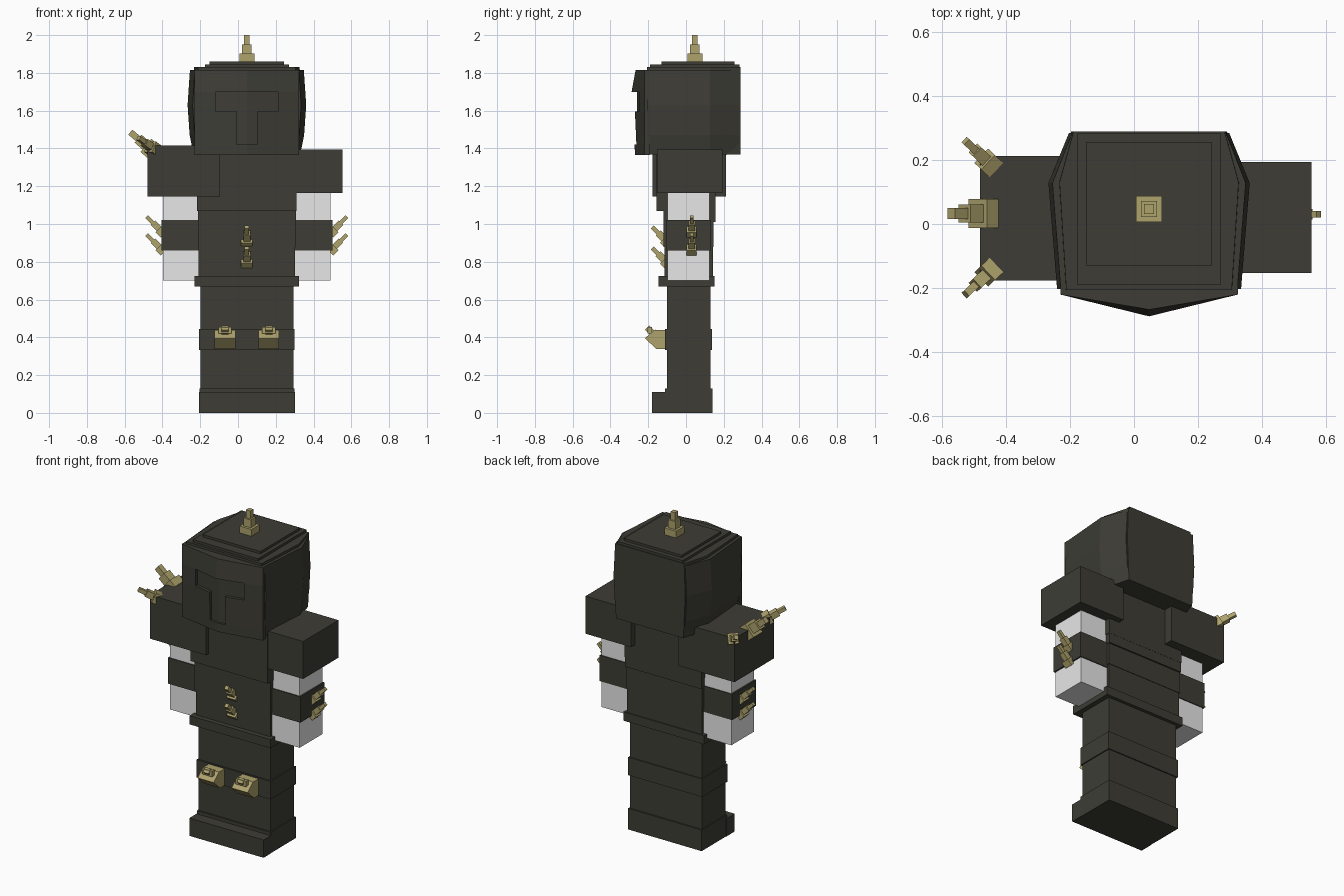
import bpy, bmesh
from mathutils import Vector, Matrix

cube = bpy.data.objects.get("Cube")
if cube:
    bpy.data.objects.remove(cube, do_unlink=True)

CX = 0.047  # body centre line


def material(name, rgb):
    m = bpy.data.materials.new(name)
    m.use_nodes = True
    color = (*rgb, 1.0)
    m.diffuse_color = color
    m.node_tree.nodes["Principled BSDF"].inputs["Base Color"].default_value = color
    return m


DARK = material("dark_armor", (0.047, 0.046, 0.036))
GOLD = material("dull_gold", (0.42, 0.36, 0.15))
PALE = material("pale_cloth", (0.8, 0.8, 0.8))


def finish(bm, name, mat):
    bmesh.ops.recalc_face_normals(bm, faces=bm.faces)
    mesh = bpy.data.meshes.new(name)
    bm.to_mesh(mesh)
    bm.free()
    mesh.materials.append(mat)
    ob = bpy.data.objects.new(name, mesh)
    bpy.context.collection.objects.link(ob)
    return ob


def add_box(bm, lo, hi, frame=Matrix()):
    lo, hi = Vector(lo), Vector(hi)
    m = frame @ Matrix.Translation((lo + hi) / 2) @ Matrix.Diagonal((*(hi - lo), 1))
    bmesh.ops.create_cube(bm, size=1, matrix=m)


def box(name, x, y, z, mat=DARK):
    bm = bmesh.new()
    add_box(bm, (x[0], y[0], z[0]), (x[1], y[1], z[1]))
    return finish(bm, name, mat)


def mid_box(name, half, y, z, mat=DARK):
    return box(name, (CX - half, CX + half), y, z, mat)


def loft(name, rings, mat=DARK):
    """Join equal-sized rings of points and cap both ends."""
    bm = bmesh.new()
    loops = [[bm.verts.new(p) for p in r] for r in rings]
    n = len(loops[0])
    for a, b in zip(loops, loops[1:]):
        for i in range(n):
            j = (i + 1) % n
            bm.faces.new((a[i], a[j], b[j], b[i]))
    bm.faces.new(loops[0])
    bm.faces.new(loops[-1])
    return finish(bm, name, mat)


def spike(name, start, direction, width, length, stretch=1.0):
    """Three stacked blocks, each narrower than the last."""
    d = Vector(direction).normalized()
    side = d.cross(Vector((0, 0, 1)))
    side = side.normalized() if side.length > 0.01 else Vector((1, 0, 0))
    frame = Matrix((side, d.cross(side), d)).transposed().to_4x4()
    frame = Matrix.Translation(start) @ frame
    bm = bmesh.new()
    for a, b, w in ((0, 0.3, 1), (0.3, 0.65, 0.62), (0.65, 1, 0.38)):
        h = width * w / 2
        add_box(bm, (-h * stretch, -h, a * length), (h * stretch, h, b * length), frame)
    return finish(bm, name, GOLD)


# Legs and boots
mid_box("legs", 0.246, (-0.10, 0.13), (0.1, 0.7))
mid_box("knee_band", 0.253, (-0.11, 0.137), (0.334, 0.445))
mid_box("boots", 0.252, (-0.11, 0.14), (0, 0.13))
mid_box("boot_toes", 0.254, (-0.18, -0.10), (0, 0.11))

# Torso
mid_box("belt", 0.276, (-0.145, 0.15), (0.67, 0.724))
mid_box("lower_belly", 0.255, (-0.115, 0.143), (0.72, 0.878))
mid_box("upper_belly", 0.26, (-0.12, 0.146), (0.878, 1.07))
mid_box("chest", 0.264, (-0.155, 0.156), (1.07, 1.39))
mid_box("back_plate", 0.262, (0.05, 0.155), (1.01, 1.08))

# Uneven shoulder guards
box("right_shoulder", (-0.48, -0.095), (-0.177, 0.212), (1.146, 1.416))
box("left_shoulder", (0.24, 0.553), (-0.153, 0.193), (1.163, 1.395))

# Arms with dark bands and paired spikes
for side, label in ((-1, "right"), (1, "left")):
    def span(a, b):
        return sorted((CX + side * a, CX + side * b))
    box(label + "_arm", span(0.24, 0.444), (-0.098, 0.124), (0.70, 1.18), PALE)
    box(label + "_arm_band", span(0.235, 0.453), (-0.105, 0.13), (0.86, 1.02))
    for i, z in enumerate((0.852, 0.947)):
        spike(f"{label}_arm_spike_{i + 1}", (CX + side * 0.438, 0.03, z),
              (side, 0, 1), 0.053, 0.13)

# Belly spikes
for i, z in enumerate((0.785, 0.895)):
    spike(f"belly_spike_{i + 1}", (CX, -0.09, z), (0, -1, 1), 0.06, 0.125)

# Knee guards: a wedge base topped by stepped blocks
for side, label in ((-1, "right"), (1, "left")):
    kx = CX + side * 0.116
    profile = ((-0.10, 0.337), (-0.155, 0.337), (-0.218, 0.395),
               (-0.165, 0.44), (-0.10, 0.44))
    loft(label + "_knee_guard",
         [[(kx + dx, y, z) for y, z in profile] for dx in (-0.055, 0.055)], GOLD)
    spike(label + "_knee_spike", (kx, -0.125, 0.37), (0, -1, 1), 0.085, 0.115, 1.15)
    box(label + "_knee_tip", (kx - 0.035, kx + 0.035), (-0.205, -0.18), (0.42, 0.455), GOLD)

# Shoulder spikes
spike("shoulder_spike_middle", (-0.452, 0.033, 1.386), (-1, 0, 0.85), 0.09, 0.155)
spike("shoulder_spike_back", (-0.44, 0.178, 1.39), (-1, 0.95, 0.75), 0.062, 0.135)
spike("shoulder_spike_front", (-0.44, -0.138, 1.39), (-1, -0.95, 0.75), 0.062, 0.135)


# Helmet shell with bulging side plates
def plan(halves, ys, z, scale=1.0):
    pts = [(CX + h * scale, y, z) for h, y in zip(halves, ys)]
    return pts + [(2 * CX - x, y, z) for x, y, z in reversed(pts)]


core = (0.243, 0.288, 0.266)
core_y = (0.288, 0.13, -0.206)
loft("helmet_core", [plan(core, core_y, 1.368, 0.95), plan(core, core_y, 1.63),
                     plan(core, core_y, 1.83, 0.97)])
flap = (0.25, 0.314, 0.287)
flap_y = (0.284, 0.128, -0.203)
loft("helmet_side_plates", [plan(flap, flap_y, z, s) for z, s in
                            ((1.37, 0.90), (1.47, 0.965), (1.63, 1.0), (1.815, 0.96))])
mid_box("crown_lower", 0.223, (-0.19, 0.284), (1.82, 1.845))
mid_box("crown_upper", 0.197, (-0.13, 0.256), (1.84, 1.86))
spike("crown_spike", (CX, 0.047, 1.86), (0, 0, 1), 0.08, 0.14)


# Creased face mask around a recessed T opening
def mask_y(x, z):
    if z <= 1.70:
        apex = -0.27 - 0.018 * (z - 1.37) / 0.33
    else:
        apex = -0.288 + 0.021 * (z - 1.70) / 0.115
    return -0.22 + (apex + 0.22) * (1 - abs(x - CX) / 0.277)


def recess_y(x, z):
    return -0.207 - 0.052 * (1 - abs(x - CX) / 0.277)


def mask_plate(name, x0, x1, z0, z1, front=mask_y):
    xs = [x0, CX, x1] if x0 < CX < x1 else [x0, x1]
    rings = []
    for z in (z0, z1):
        rings.append([(x, front(x, z), z) for x in xs] + [(x1, -0.19, z), (x0, -0.19, z)])
    return loft(name, rings)


L, R = CX - 0.277, CX + 0.277
mask_plate("mask_forehead", L, R, 1.70, 1.815)
mask_plate("mask_chin", L, R, 1.365, 1.42)
mask_plate("mask_visor_recess", L + 0.02, R - 0.02, 1.40, 1.72, recess_y)
for side, label in ((-1, "right"), (1, "left")):
    edge, bar, stem = (CX + side * d for d in (0.277, 0.166, 0.053))
    mask_plate(label + "_mask_cheek", *sorted((edge, stem)), 1.42, 1.595)
    mask_plate(label + "_mask_temple", *sorted((edge, bar)), 1.595, 1.70)
